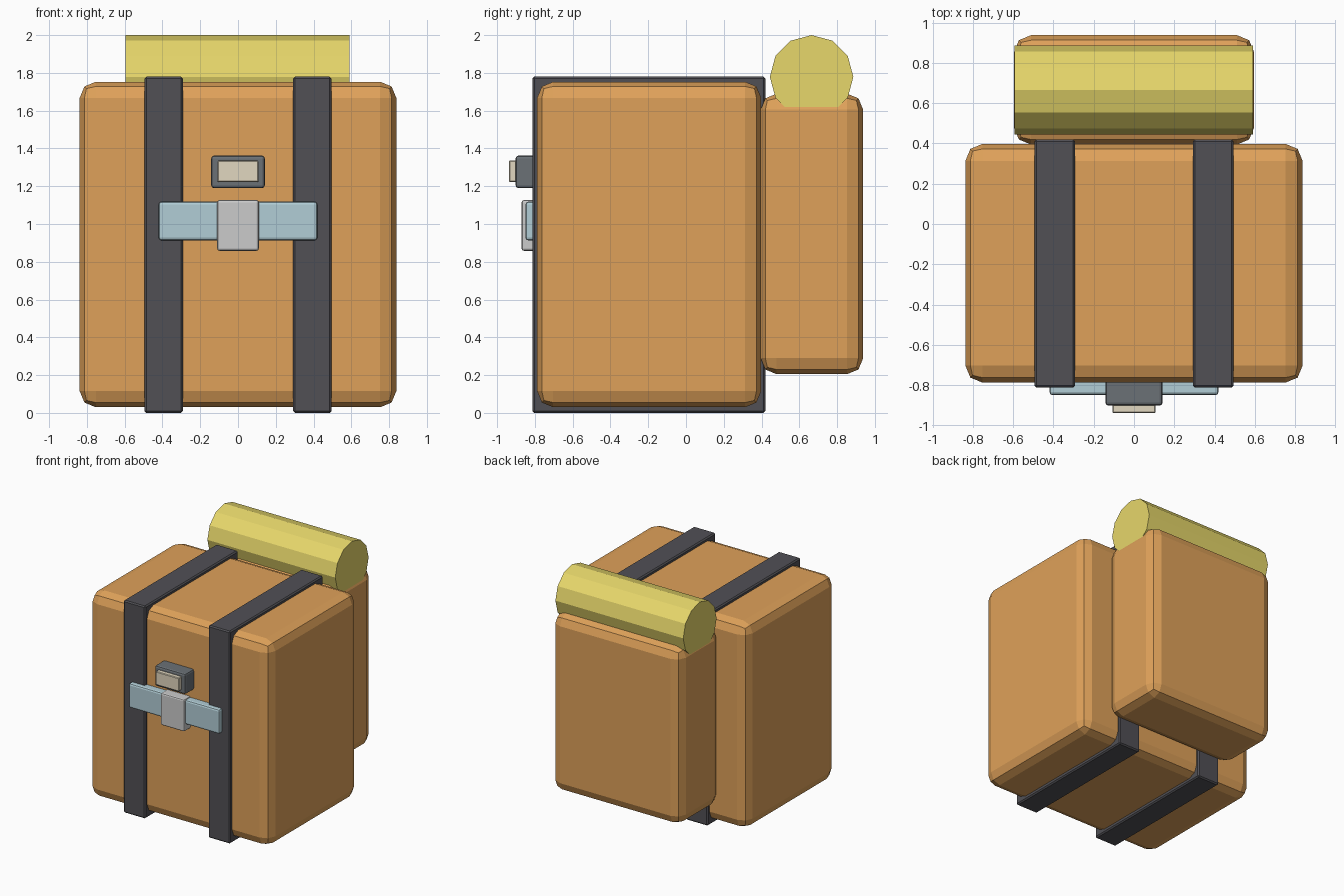
import bpy
import math

if "Cube" in bpy.data.objects:
    bpy.data.objects.remove(bpy.data.objects["Cube"])


def material(name, rgb):
    # display colour converted to linear
    m = bpy.data.materials.new(name)
    m.diffuse_color = [(c / 255) ** 2.2 for c in rgb] + [1]
    m.use_nodes = True
    m.node_tree.nodes["Principled BSDF"].inputs["Base Color"].default_value = m.diffuse_color
    return m


TAN = material("tan_canvas", (222, 160, 90))
DARK = material("dark_webbing", (82, 81, 86))
YELLOW = material("yellow_mat", (230, 214, 106))
BLUE = material("pale_blue", (176, 204, 213))
SILVER = material("silver", (198, 198, 202))
STEEL = material("steel_grey", (106, 112, 117))
CREAM = material("cream", (224, 214, 190))


def box(name, x, y, z, mat, bevel, segments=1):
    # bevelled box from (min, max) ranges
    spans = (x, y, z)
    bpy.ops.mesh.primitive_cube_add(size=1, location=[(a + b) / 2 for a, b in spans])
    ob = bpy.context.object
    ob.name = name
    ob.scale = [b - a for a, b in spans]
    bpy.ops.object.transform_apply(location=False, rotation=False, scale=True)
    mod = ob.modifiers.new("bevel", 'BEVEL')
    mod.width = bevel
    mod.segments = segments
    ob.data.materials.append(mat)
    return ob


# Main bag and rear pocket
box("main_bag", (-0.838, 0.838), (-0.788, 0.398), (0.03, 1.753), TAN, 0.085, 2)
box("rear_pocket", (-0.597, 0.597), (0.395, 0.938), (0.205, 1.69), TAN, 0.085, 2)

# Straps wrapped around the main bag
for side, s in (("left", -1), ("right", 1)):
    x = sorted((s * 0.292, s * 0.495))
    box(side + "_strap", x, (-0.813, 0.42), (0, 1.78), DARK, 0.01)

# Front cross strap with clasp
box("cross_strap", (-0.42, 0.42), (-0.85, -0.75), (0.913, 1.118), BLUE, 0.015, 2)
box("clasp", (-0.11, 0.11), (-0.87, -0.76), (0.858, 1.127), SILVER, 0.012, 2)

# Front lamp
box("lamp_housing", (-0.142, 0.142), (-0.902, -0.75), (1.19, 1.362), STEEL, 0.015, 2)
box("lamp_lens", (-0.108, 0.108), (-0.938, -0.86), (1.222, 1.335), CREAM, 0.005)

# Bedroll lying across the pocket
bpy.ops.mesh.primitive_cylinder_add(vertices=12, radius=0.221, depth=1.185,
                                    location=(-0.002, 0.665, 1.779),
                                    rotation=(0, math.pi / 2, 0))
roll = bpy.context.object
roll.name = "bedroll"
roll.data.materials.append(YELLOW)
